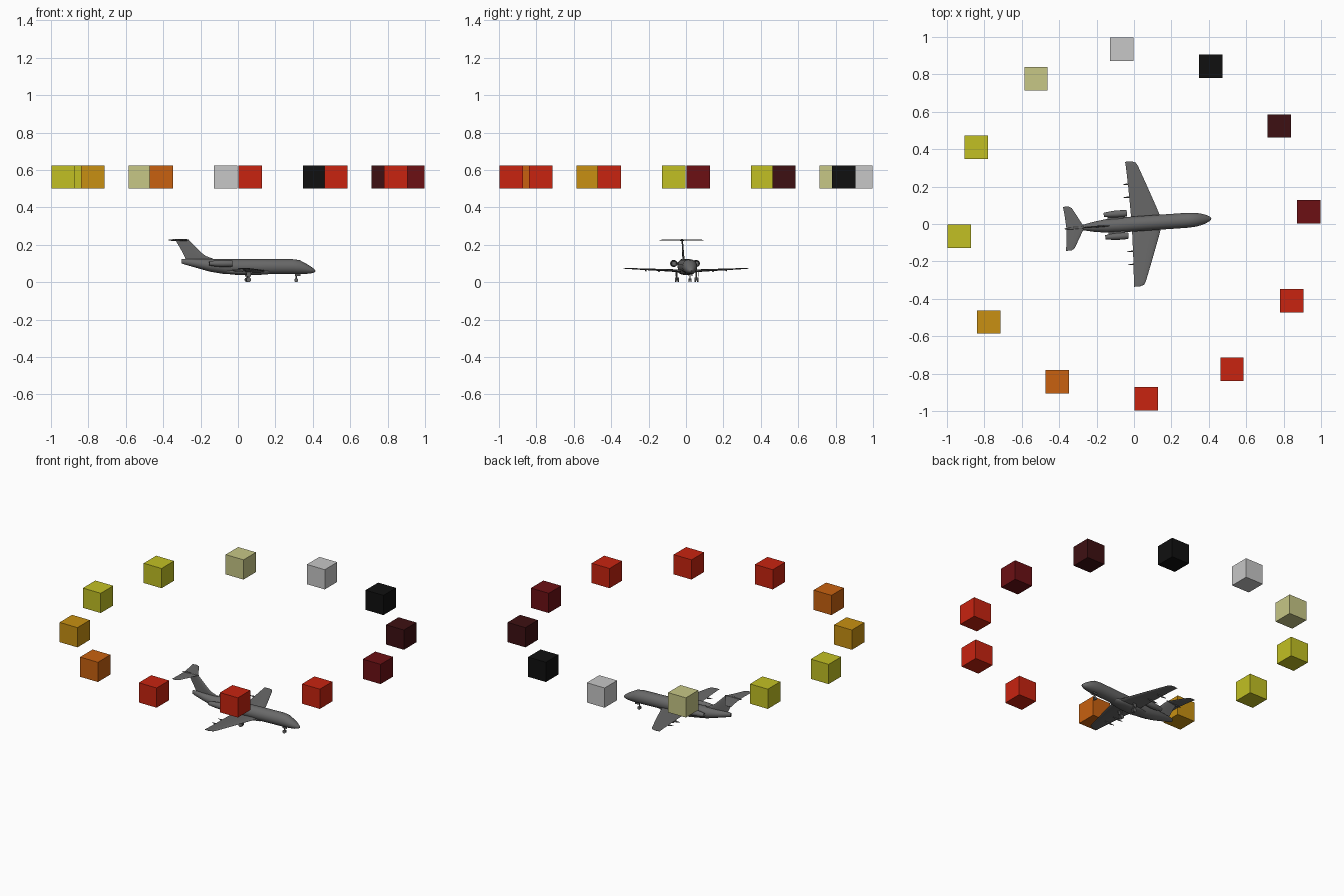
import bpy, bmesh
from math import pi, cos, sin, radians
from mathutils import Matrix, Vector

if "Cube" in bpy.data.objects:
    bpy.data.objects.remove(bpy.data.objects["Cube"])

TURN = Matrix.Rotation(radians(4), 4, "Z")


def material(name, rgb):
    m = bpy.data.materials.new(name)
    m.use_nodes = True
    m.diffuse_color = (*rgb, 1)
    m.node_tree.nodes["Principled BSDF"].inputs["Base Color"].default_value = (*rgb, 1)
    return m


airframe = material("airframe grey", (.14, .14, .14))
red = material("red", (.58, .017, .005))
orange = material("orange", (.58, .12, .005))
amber = material("amber", (.58, .28, .006))
yellow = material("yellow", (.54, .53, .017))
pale = material("pale yellow", (.57, .57, .24))
light = material("light grey", (.57, .57, .57))
black = material("black", (.005, .005, .005))
dark = material("dark maroon", (.048, .005, .006))
maroon = material("maroon", (.15, .005, .007))


def finish(name, bm, mat, matrix=TURN, smooth=True):
    bmesh.ops.recalc_face_normals(bm, faces=bm.faces)
    mesh = bpy.data.meshes.new(name)
    bm.to_mesh(mesh)
    bm.free()
    mesh.materials.append(mat)
    ob = bpy.data.objects.new(name, mesh)
    bpy.context.collection.objects.link(ob)
    ob.matrix_world = matrix
    if smooth:
        bpy.ops.object.select_all(action="DESELECT")
        ob.select_set(True)
        bpy.context.view_layer.objects.active = ob
        bpy.ops.object.shade_smooth_by_angle(angle=radians(40))
    return ob


def loft(name, rings):
    bm = bmesh.new()
    loops = [[bm.verts.new(p) for p in ring] for ring in rings]
    n = len(loops[0])
    for a, b in zip(loops, loops[1:]):
        for i in range(n):
            j = (i + 1) % n
            bm.faces.new((a[i], a[j], b[j], b[i]))
    bm.faces.new(loops[0])
    bm.faces.new(loops[-1])
    return finish(name, bm, airframe)


def tube(name, stations, y=0, n=24):
    """Body along x from stations (x, centre z, half width, half height)."""
    angles = [2 * pi * i / n for i in range(n)]
    return loft(name, [[(x, y + w * cos(a), z + h * sin(a)) for a in angles]
                       for x, z, w, h in stations])


def foil(front, back, thick, across, n=16):
    """Teardrop section between two points."""
    front, back, across = Vector(front), Vector(back), Vector(across)
    ring = []
    for i in range(n):
        a = 2 * pi * i / n
        t = (1 - cos(a)) / 2
        ring.append(front.lerp(back, t) + across * thick * sin(a) * (1.15 - t) * .6)
    return ring


def flying_surface(name, sections):
    """Mirrored surface from sections (y, leading x, trailing x, z, thickness)."""
    both = [(-y, *rest) for y, *rest in reversed(sections)] + \
        [s for s in sections if s[0] > 0]
    return loft(name, [foil((f, y, z), (b, y, z), t, (0, 0, 1))
                       for y, f, b, z, t in both])


def cylinder(name, centre, radius, depth, axis):
    bm = bmesh.new()
    rot = Vector((0, 0, 1)).rotation_difference(Vector(axis)).to_matrix().to_4x4()
    bmesh.ops.create_cone(bm, cap_ends=True, segments=16, radius1=radius,
                          radius2=radius, depth=depth,
                          matrix=Matrix.Translation(centre) @ rot)
    return finish(name, bm, airframe)


def box(name, centre, size, mat=airframe, matrix=TURN):
    bm = bmesh.new()
    bmesh.ops.create_cube(bm, size=1, matrix=Matrix.Translation(centre)
                          @ Matrix.Diagonal((*size, 1)))
    return finish(name, bm, mat, matrix, smooth=False)


# Fuselage and belly fairing
tube("fuselage", [
    (.414, .060, .003, .003), (.407, .061, .011, .010), (.387, .066, .022, .020),
    (.36, .073, .031, .029), (.33, .080, .037, .038), (.29, .083, .040, .040),
    (-.07, .083, .040, .040), (-.15, .090, .036, .034), (-.22, .100, .026, .024),
    (-.28, .109, .013, .016), (-.302, .112, .006, .012)])
tube("belly_fairing", [
    (.19, .058, .008, .006), (.16, .056, .032, .014), (.10, .055, .041, .017),
    (0, .055, .041, .017), (-.06, .058, .032, .014), (-.10, .062, .008, .006)])

# Wings
flying_surface("wings", [
    (0, .15, -.012, .058, .018), (.04, .14, -.013, .060, .017),
    (.09, .123, -.014, .063, .014), (.20, .083, -.017, .068, .010),
    (.31, .042, -.022, .073, .006), (.327, .032, -.024, .074, .005),
    (.335, .010, -.024, .074, .002)])

# Vertical fin with its long leading fillet
loft("fin", [foil((f, 0, z), (b, 0, z), t, (0, 1, 0)) for z, f, b, t in [
    (.110, -.10, -.285, .008), (.126, -.135, -.282, .009),
    (.140, -.172, -.288, .009), (.158, -.197, -.297, .009),
    (.185, -.224, -.312, .008), (.215, -.254, -.330, .007),
    (.228, -.268, -.338, .007)]])

# Tailplane on top of the fin
flying_surface("tailplane", [
    (0, -.266, -.362, .225, .008), (.06, -.299, -.366, .225, .006),
    (.108, -.326, -.371, .225, .004), (.118, -.342, -.373, .225, .002)])
tube("tail_bullet", [
    (-.262, .225, .002, .002), (-.28, .225, .006, .006),
    (-.34, .225, .006, .006), (-.372, .225, .002, .002)], n=12)

for side, s in (("left", 1), ("right", -1)):
    # Engine nacelle with hollow intake and exhaust
    tube(side + "_engine", [
        (-.06, .1, .012, .012), (-.036, .1, .014, .014), (-.034, .1, .016, .016),
        (-.045, .1, .018, .018), (-.09, .1, .019, .019), (-.125, .1, .016, .016),
        (-.158, .1, .011, .011), (-.158, .1, .009, .009), (-.14, .1, .009, .009)],
        y=s * .06)
    loft(side + "_engine_pylon", [foil((-.05, s * y, .1), (-.14, s * y, .1), .009, (0, 0, 1))
                                  for y in (.02, .05)])
    # Flap track fairings under the trailing edge
    for place, y, z in (("inner", .145, .062), ("outer", .215, .066)):
        tube(f"{side}_{place}_flap_fairing", [
            (.03, z, .001, .001), (.01, z - .003, .004, .005),
            (-.02, z - .002, .004, .005), (-.047, z, .001, .001)], y=s * y, n=10)
    # Main landing gear
    cylinder(side + "_main_strut", (.053, s * .052, .036), .004, .048, (0, 0, 1))
    cylinder(side + "_main_axle", (.053, s * .052, .013), .003, .02, (0, 1, 0))
    for place, d in (("inner", -.007), ("outer", .007)):
        cylinder(f"{side}_{place}_main_wheel", (.053, s * .052 + d, .013), .013, .007, (0, 1, 0))
    box(side + "_main_gear_door", (.053, s * .062, .043), (.024, .002, .024))
    # Nose gear wheels and doors
    cylinder(side + "_nose_wheel", (.312, s * .005, .010), .010, .005, (0, 1, 0))
    box(side + "_nose_gear_door", (.32, s * .010, .040), (.03, .0015, .012))
cylinder("nose_strut", (.312, 0, .03), .003, .04, (0, 0, 1))

# Ring of twelve coloured cubes
ring_colours = [maroon, dark, black, light, pale, yellow,
                yellow, amber, orange, red, red, red]
for k, mat in enumerate(ring_colours):
    a = radians(4 + 30 * k)
    spot = Vector((.9375 * cos(a), .9375 * sin(a), .5625))
    box(f"marker_cube_{k + 1}", (0, 0, 0), (.125,) * 3, mat, Matrix.Translation(spot))
